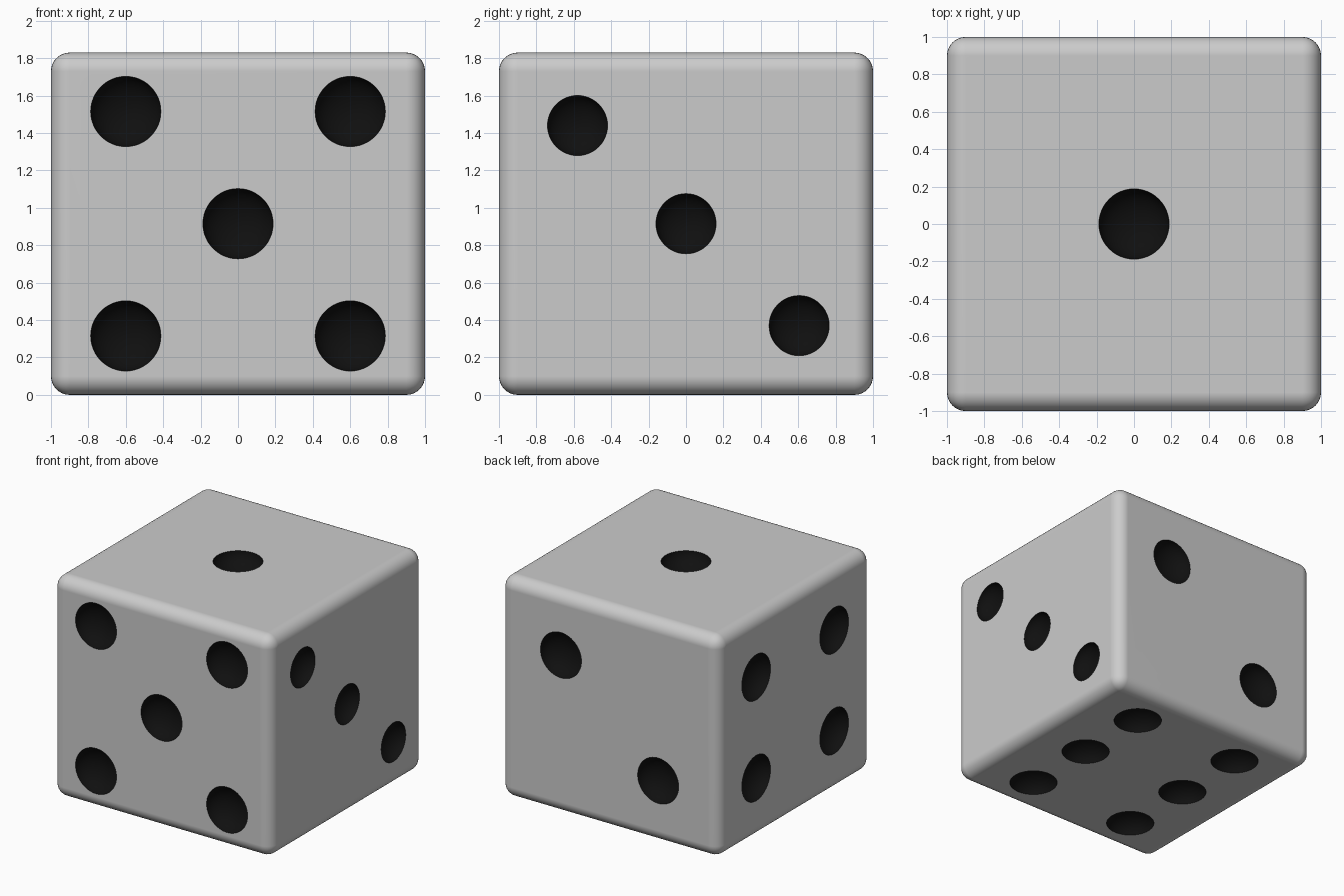
import bpy, bmesh, math
from mathutils import Matrix, Vector

if "Cube" in bpy.data.objects:
    bpy.data.objects.remove(bpy.data.objects["Cube"])

H = 1.83          # die height
MID = H / 2


def material(name, value):
    m = bpy.data.materials.new(name)
    m.diffuse_color = (value, value, value, 1)
    m.use_nodes = True
    m.node_tree.nodes["Principled BSDF"].inputs["Base Color"].default_value = m.diffuse_color
    return m


def add_object(name, bm, mats):
    mesh = bpy.data.meshes.new(name)
    bm.to_mesh(mesh)
    bm.free()
    for m in mats:
        mesh.materials.append(m)
    obj = bpy.data.objects.new(name, mesh)
    bpy.context.collection.objects.link(obj)
    return obj


mats = [material("body_grey", 0.8), material("pip_black", 0.005)]

# Die body: box with rounded edges
bm = bmesh.new()
bmesh.ops.create_cube(bm, size=2, matrix=Matrix.Translation((0, 0, MID)) @ Matrix.Diagonal((1, 1, MID, 1)))
bmesh.ops.bevel(bm, geom=bm.edges[:], offset=0.1, offset_type='OFFSET',
                segments=8, profile=0.5, affect='EDGES')
die = add_object("die", bm, mats)

# Pips per face: outward axis, radius, centres
corners = [(sx, sy) for sx in (-1, 1) for sy in (-1, 1)]
pips = [
    ((0, 0, 1), 0.188, [(0, 0, H)]),
    ((0, 1, 0), 0.188, [(0.445, 1, MID + 0.4), (-0.445, 1, MID - 0.4)]),
    ((1, 0, 0), 0.161, [(1, -0.58, 1.44), (1, 0, MID), (1, 0.605, 0.37)]),
    ((-1, 0, 0), 0.188, [(-1, 0.51 * a, MID + 0.417 * b) for a, b in corners]),
    ((0, -1, 0), 0.188, [(0, -1, MID)] + [(0.6 * a, -1, MID + 0.6 * b) for a, b in corners]),
    ((0, 0, -1), 0.188, [(x, y, 0) for x in (-0.5, 0.5) for y in (-0.642, 0, 0.642)]),
]

# Flattened spheres that carve the dimples
bm = bmesh.new()
for axis, r, centres in pips:
    turn = Vector(axis).to_track_quat('Z', 'Y').to_matrix().to_4x4()
    for c in centres:
        # tiny offset keeps the sphere's equator off the face plane
        pos = Vector(c) + Vector(axis) * 0.003
        bmesh.ops.create_uvsphere(bm, u_segments=48, v_segments=24, radius=r,
                                  matrix=Matrix.Translation(pos) @ turn @ Matrix.Diagonal((1, 1, 0.7, 1)))
for f in bm.faces:
    f.material_index = 1
cutter = add_object("pip_cutter", bm, mats)
cutter.hide_render = True

# Carve, then smooth
cut = die.modifiers.new("pips", 'BOOLEAN')
cut.operation = 'DIFFERENCE'
cut.solver = 'EXACT'
cut.object = cutter
bpy.context.view_layer.objects.active = die
die.select_set(True)
bpy.ops.object.modifier_apply(modifier=cut.name)
bpy.data.objects.remove(cutter)
bpy.ops.object.shade_smooth_by_angle(angle=math.radians(30))
weighted = die.modifiers.new("weighted_normals", 'WEIGHTED_NORMAL')
weighted.keep_sharp = True
